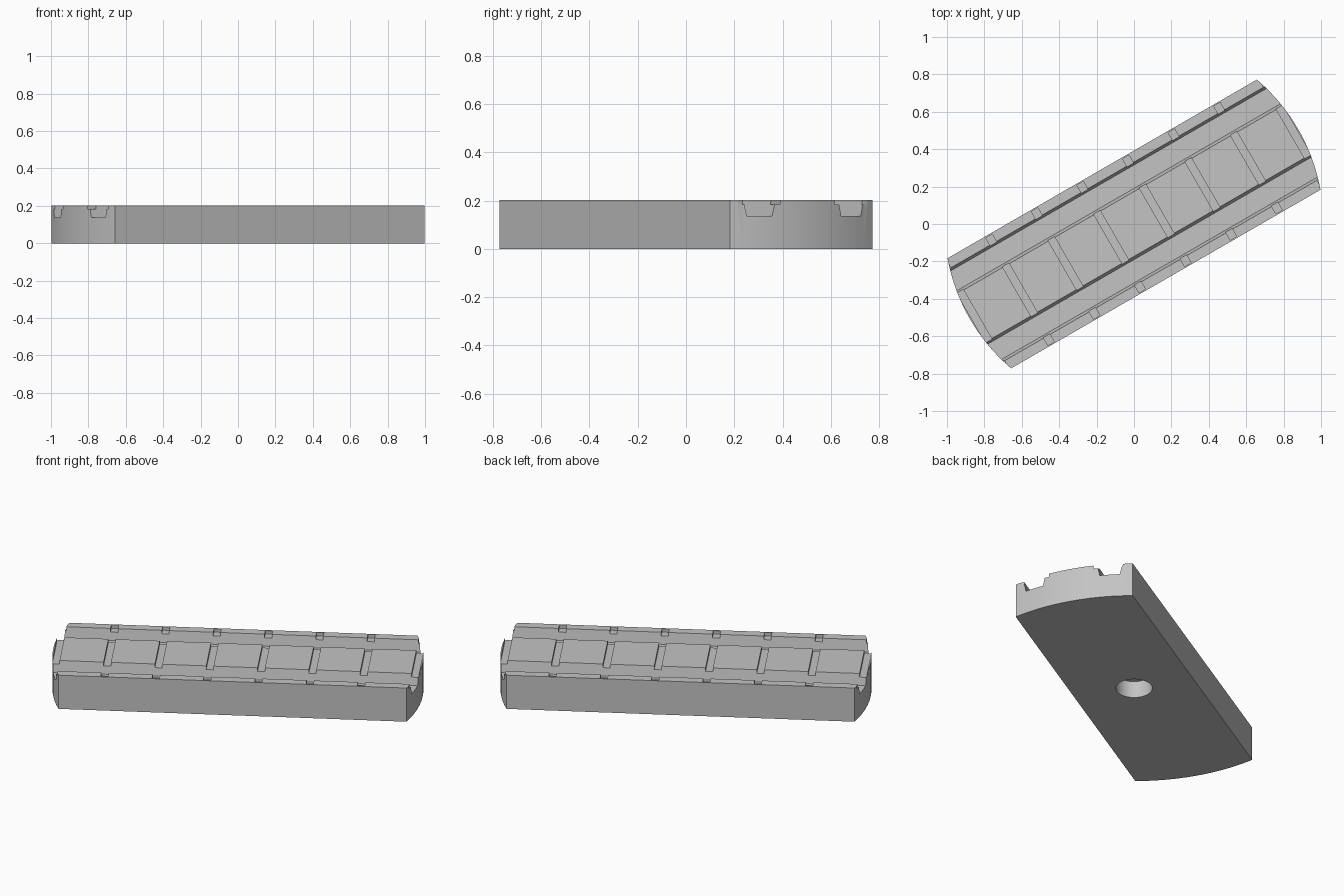
import bpy, bmesh, math
from mathutils import Matrix

cube = bpy.data.objects.get("Cube")
if cube:
    bpy.data.objects.remove(cube, do_unlink=True)

HEIGHT, HALF_WIDTH, RADIUS = 0.203, 0.34, 1.0137
TURN = Matrix.Rotation(math.radians(30), 4, 'Z')

grey = bpy.data.materials.new("plain_grey")
grey.use_nodes = True
grey.diffuse_color = (0.55, 0.55, 0.55, 1)
grey.node_tree.nodes["Principled BSDF"].inputs["Base Color"].default_value = (0.55, 0.55, 0.55, 1)


def prism(bm, points, offset):
    """Add a closed solid by extruding a flat outline."""
    face = bm.faces.new([bm.verts.new(p) for p in points])
    out = bmesh.ops.extrude_face_region(bm, geom=[face])
    bmesh.ops.translate(bm, verts=[v for v in out["geom"] if isinstance(v, bmesh.types.BMVert)], vec=offset)


def finish(name, bm):
    """Turn the mesh into place and make an object of it."""
    bmesh.ops.recalc_face_normals(bm, faces=bm.faces)
    bm.transform(TURN)
    mesh = bpy.data.meshes.new(name)
    bm.to_mesh(mesh)
    bm.free()
    mesh.materials.append(grey)
    obj = bpy.data.objects.new(name, mesh)
    bpy.context.collection.objects.link(obj)
    return obj


# Bar with two ends rounded about its centre
bm = bmesh.new()
spread = math.asin(HALF_WIDTH / RADIUS)
STEPS = 24
outline = []
for middle in (0, math.pi):
    for i in range(STEPS + 1):
        a = middle + spread * (2 * i / STEPS - 1)
        outline.append((RADIUS * math.cos(a), RADIUS * math.sin(a), 0))
prism(bm, outline, (0, 0, HEIGHT))
bar = finish("slotted_bar", bm)

# Two long slots with slightly sloping walls
bm = bmesh.new()
for side in (-1, 1):
    section = [(0.165, 0.137), (0.273, 0.137), (0.287, HEIGHT), (0.287, 0.3), (0.15, 0.3), (0.15, HEIGHT)]
    prism(bm, [(-1.2, side * v, z) for v, z in section], (2.4, 0, 0))
slots = finish("long_slot_cutter", bm)

# Evenly spaced shallow cross grooves, stopping short of the long sides
bm = bmesh.new()
for i in range(8):
    u = (i - 3.5) * 0.2815
    corners = [(-1, -1), (1, -1), (1, 1), (-1, 1)]
    prism(bm, [(u + 0.02 * a, 0.332 * b, 0.183) for a, b in corners], (0, 0, 0.1))
grooves = finish("cross_groove_cutter", bm)

# Blind round hole underneath
bm = bmesh.new()
bmesh.ops.create_cone(bm, cap_ends=True, segments=48, radius1=0.1, radius2=0.1, depth=0.2)
hole = finish("hole_cutter", bm)

# Cut the bar, then drop the cutters
bpy.ops.object.select_all(action='DESELECT')
bpy.context.view_layer.objects.active = bar
bar.select_set(True)
for cutter in (slots, grooves, hole):
    cutter.hide_render = True
    mod = bar.modifiers.new(cutter.name, 'BOOLEAN')
    mod.operation = 'DIFFERENCE'
    mod.solver = 'EXACT'
    mod.object = cutter
    bpy.ops.object.modifier_apply(modifier=mod.name)
    bpy.data.objects.remove(cutter, do_unlink=True)

bpy.ops.object.shade_smooth_by_angle(angle=math.radians(30))
